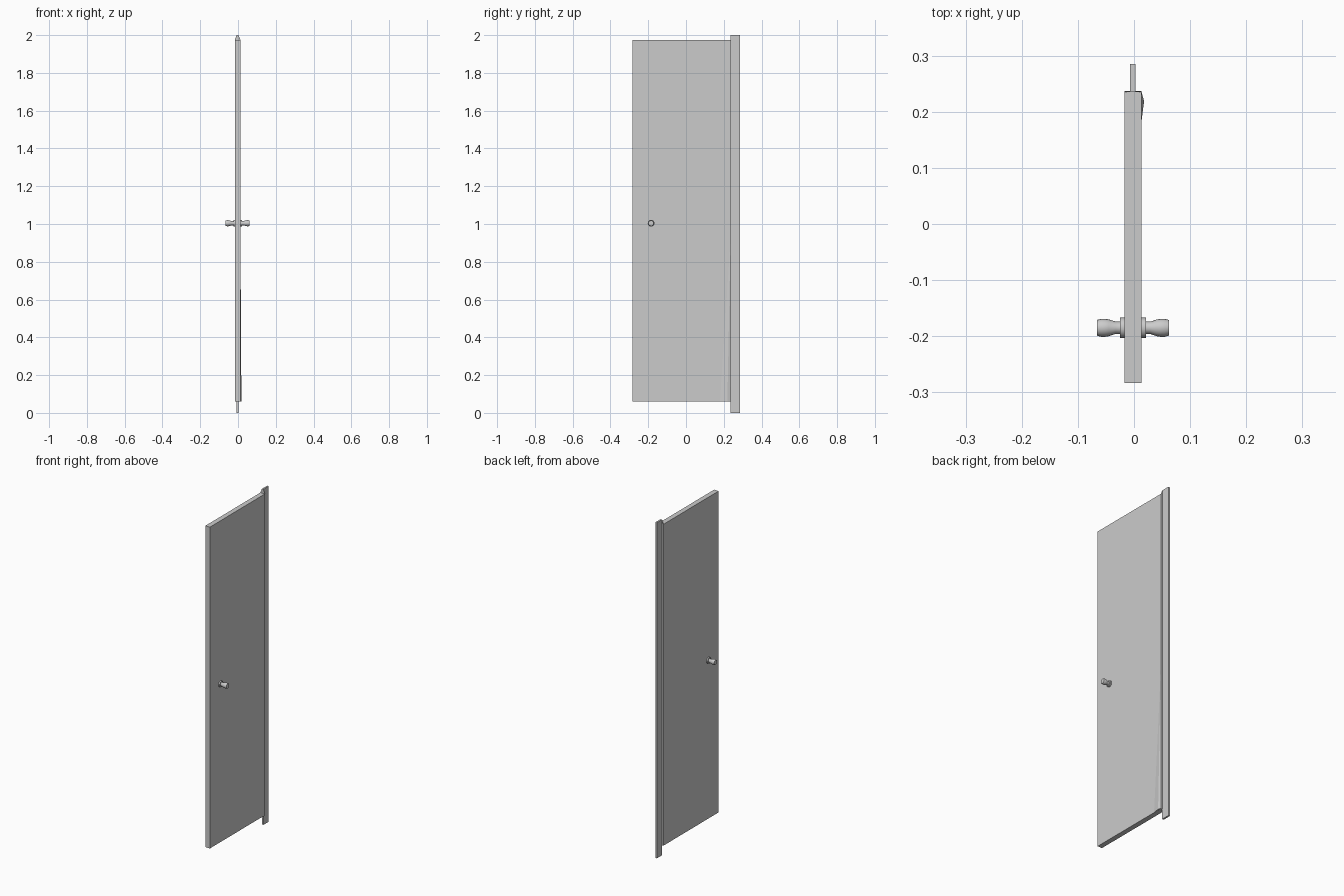
import bpy, bmesh, math

if "Cube" in bpy.data.objects:
    bpy.data.objects.remove(bpy.data.objects["Cube"])

grey = bpy.data.materials.new("plain grey")
grey.diffuse_color = (0.6, 0.6, 0.6, 1)
grey.use_nodes = True
grey.node_tree.nodes["Principled BSDF"].inputs["Base Color"].default_value = grey.diffuse_color


def make(name, verts, faces):
    me = bpy.data.meshes.new(name)
    me.from_pydata(verts, [], faces)
    bm = bmesh.new()
    bm.from_mesh(me)
    bmesh.ops.recalc_face_normals(bm, faces=bm.faces)
    bm.to_mesh(me)
    bm.free()
    me.materials.append(grey)
    ob = bpy.data.objects.new(name, me)
    bpy.context.collection.objects.link(ob)
    return ob


def prism(name, outline, y0, y1):
    """Extrude an x-z outline along y."""
    n = len(outline)
    verts = [(x, y, z) for y in (y0, y1) for x, z in outline]
    faces = [tuple(range(n)), tuple(range(n, 2 * n))]
    faces += [(i, (i + 1) % n, n + (i + 1) % n, n + i) for i in range(n)]
    return make(name, verts, faces)


def knob(name, side):
    """Turn the knob profile (distance, radius) around the x axis."""
    profile = [(0.010, 0.018), (0.023, 0.018), (0.023, 0.011), (0.031, 0.011),
               (0.043, 0.015), (0.049, 0.016), (0.057, 0.016), (0.064, 0.014)]
    n = 16
    verts = [(-0.002 + side * d, -0.185 + r * math.cos(a), 1.004 + r * math.sin(a))
             for d, r in profile
             for a in (2 * math.pi * i / n for i in range(n))]
    faces = [(k * n + i, k * n + (i + 1) % n, (k + 1) * n + (i + 1) % n, (k + 1) * n + i)
             for k in range(len(profile) - 1) for i in range(n)]
    last = (len(profile) - 1) * n
    faces += [tuple(range(n)), tuple(range(last, last + n))]
    ob = make(name, verts, faces)
    bpy.ops.object.select_all(action='DESELECT')
    ob.select_set(True)
    bpy.context.view_layer.objects.active = ob
    bpy.ops.object.shade_smooth_by_angle(angle=math.radians(35))


# Door leaf
L, R = -0.017, 0.013
prism("door_panel", [(L, 0.06), (R, 0.06), (R, 1.975), (L, 1.975)], -0.283, 0.237)

# Hinge strip with its tapered head plate
prism("hinge_strip", [(-0.007, 0), (0.003, 0), (0.003, 2), (-0.007, 2)], 0.235, 0.285)
prism("head_plate", [(L, 1.97), (R, 1.97), (R, 1.975), (0.003, 2), (-0.007, 2), (L, 1.975)],
      0.235, 0.237)

# Shallow warp at the foot of the hinge edge
make("foot_wedge",
     [(0.018, 0.219, 0.061), (R, 0.18, 0.061), (R, 0.237, 0.061), (R, 0.236, 0.92)],
     [(0, 1, 2), (0, 2, 3), (0, 3, 1), (1, 2, 3)])

# Knobs on both sides
knob("knob_left", -1)
knob("knob_right", 1)
